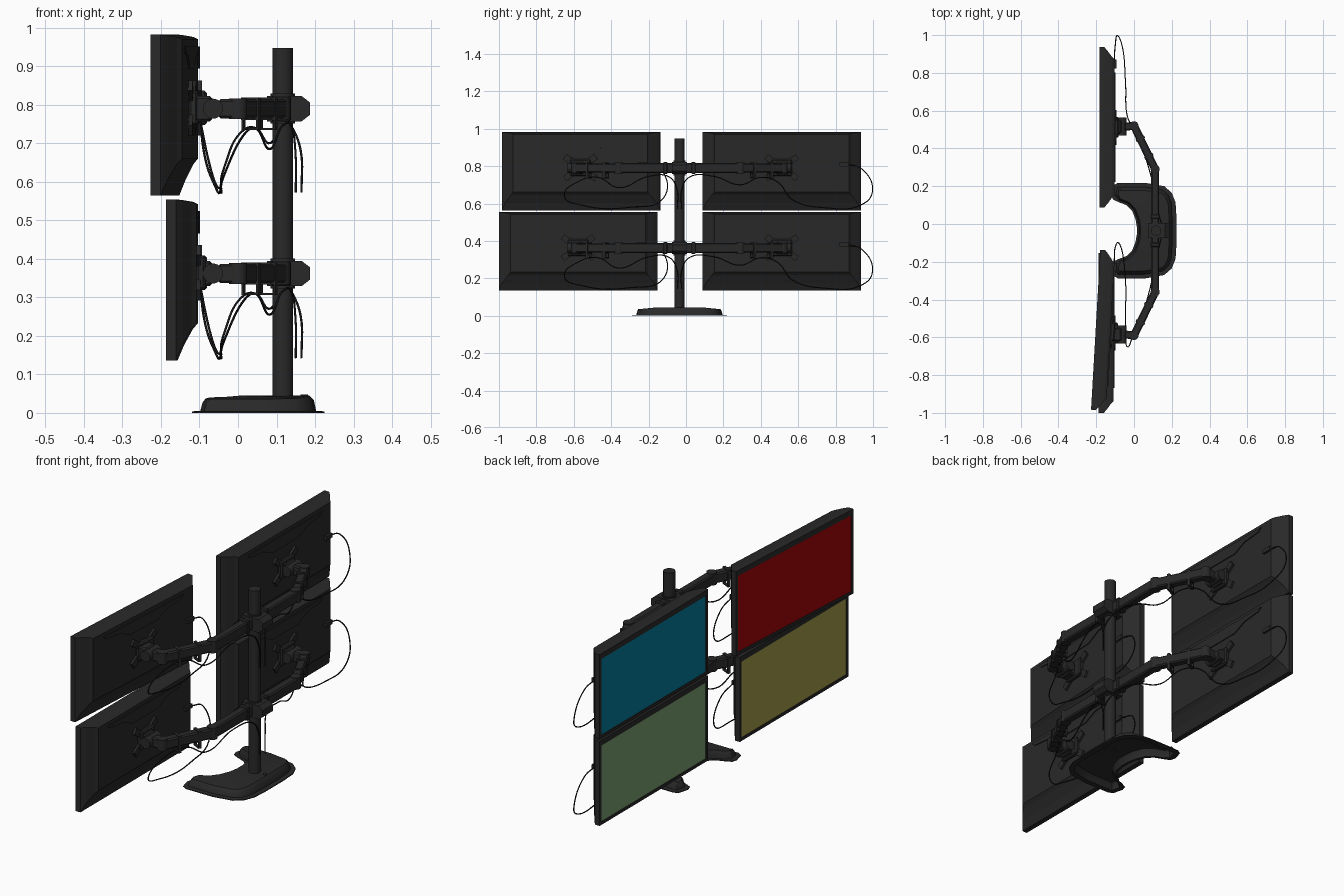
import bpy, bmesh, math
from mathutils import Matrix, Vector

if "Cube" in bpy.data.objects:
    bpy.data.objects.remove(bpy.data.objects["Cube"])


def mat(name, rgb):
    m = bpy.data.materials.new(name)
    m.diffuse_color = (*rgb, 1)
    m.use_nodes = True
    m.node_tree.nodes["Principled BSDF"].inputs["Base Color"].default_value = m.diffuse_color
    return m


DARK = mat("dark grey plastic", (0.022, 0.022, 0.022))
BLACK = mat("black cable", (0.010, 0.010, 0.010))
BLUE = mat("blue screen", (0.001, 0.20, 0.34))
RED = mat("red screen", (0.37, 0.001, 0.002))
GREEN = mat("green screen", (0.19, 0.35, 0.155))
YELLOW = mat("yellow screen", (0.37, 0.335, 0.067))
PY = -0.035          # centre line of the stand in y
PX = 0.116           # pole centre in x


def finish(name, bm, mats=(DARK,), smooth=True, matrix=None):
    bmesh.ops.recalc_face_normals(bm, faces=bm.faces)
    me = bpy.data.meshes.new(name)
    bm.to_mesh(me)
    bm.free()
    ob = bpy.data.objects.new(name, me)
    bpy.context.collection.objects.link(ob)
    for m in mats:
        me.materials.append(m)
    if matrix is not None:
        ob.matrix_world = matrix
    if smooth:
        bpy.ops.object.select_all(action='DESELECT')
        ob.select_set(True)
        bpy.context.view_layer.objects.active = ob
        bpy.ops.object.shade_smooth_by_angle(angle=math.radians(35))
    return ob


def box(name, centre, size, matrix=None, bevel=0.0, rot=None):
    bm = bmesh.new()
    bmesh.ops.create_cube(bm, size=1)
    bmesh.ops.scale(bm, vec=size, verts=bm.verts)
    if bevel:
        bmesh.ops.bevel(bm, geom=bm.edges[:], offset=bevel, segments=1, affect='EDGES')
    if rot:
        bmesh.ops.rotate(bm, cent=(0, 0, 0), matrix=rot, verts=bm.verts)
    bmesh.ops.translate(bm, vec=centre, verts=bm.verts)
    return finish(name, bm, smooth=False, matrix=matrix)


def cyl(name, centre, r, h, axis='Z', n=24):
    bm = bmesh.new()
    bmesh.ops.create_cone(bm, cap_ends=True, segments=n, radius1=r, radius2=r, depth=h)
    if axis != 'Z':
        bmesh.ops.rotate(bm, matrix=Matrix.Rotation(math.pi / 2, 3, 'Y' if axis == 'X' else 'X'), verts=bm.verts)
    bmesh.ops.translate(bm, vec=centre, verts=bm.verts)
    return finish(name, bm)


def loft(name, rings, mats=(DARK,), matrix=None, smooth=True, strip=False):
    """Skin matching closed loops; cap ends with one face, or with a strip of quads across."""
    bm = bmesh.new()
    vs = [[bm.verts.new(p) for p in r] for r in rings]
    n = len(rings[0])
    for a, b in zip(vs, vs[1:]):
        for i in range(n):
            bm.faces.new((a[i], a[(i + 1) % n], b[(i + 1) % n], b[i]))
    for c in (vs[0], vs[-1]):
        if not strip:
            bm.faces.new(c)
            continue
        h = n // 2
        for g in (c[:h], c[h:]):
            for i in range(h // 2 - 1):
                bm.faces.new((g[i], g[i + 1], g[h - 2 - i], g[h - 1 - i]))
        bm.faces.new((c[0], c[h - 1], c[h], c[-1]))
    return finish(name, bm, mats, smooth, matrix)


def beam(name, a, b, z, w, h):
    """Flat-lying bar between two plan points."""
    a, b = Vector(a), Vector(b)
    d = b - a
    rot = Matrix.Rotation(math.atan2(d.y, d.x), 3, 'Z')
    return box(name, (*((a + b) / 2), z), (d.length, w, h), bevel=0.006, rot=rot)


# Crescent base: half outline mirrored, then inset upwards, hollow underneath
half = [(0.225, 0.07), (0.22, 0.15), (0.20, 0.20), (0.16, 0.235), (0.06, 0.253), (-0.085, 0.253),
        (-0.107, 0.24), (-0.12, 0.19), (-0.112, 0.165), (-0.08, 0.15), (-0.04, 0.135),
        (-0.01, 0.105), (0.008, 0.06), (0.015, 0.02)]
outline = [Vector((x, y)) for x, y in half] + [Vector((x, -y)) for x, y in reversed(half)]


def inset(pts, d):
    out = []
    for i, p in enumerate(pts):
        t = (pts[(i + 1) % len(pts)] - pts[i - 1]).normalized()
        out.append(p + Vector((-t.y, t.x)) * d * (1 if p.x > 0.05 or abs(p.y) > 0.16 else 0.5))
    return out


def base_ring(d, z, droop=0.0):
    return [(p.x, p.y + PY, z - droop * max(0, abs(p.y) - 0.12))
            for p in inset(outline, d)]


loft("base", [base_ring(0.043, 0.040, 0.1), base_ring(0.032, 0.030, 0.1), base_ring(0.026, 0),
              base_ring(0, 0), base_ring(0, 0.004), base_ring(0.022, 0.005),
              base_ring(0.028, 0.033, 0.1), base_ring(0.04, 0.045, 0.1)], strip=True)
cyl("base_bolt", (0.172, PY, 0.045), 0.010, 0.006, n=12)

# Pole
cyl("pole", (PX, PY, 0.492), 0.027, 0.91, n=32)

# Arms, one level per row of monitors
for row, z in (("lower", 0.362), ("upper", 0.79)):
    # clamp with chamfered rear
    prof = [(0.075, -0.033), (0.165, -0.033), (0.187, -0.016), (0.187, 0.016), (0.165, 0.033), (0.075, 0.033)]
    loft(row + "_pole_clamp", [[(x, PY + s, z + h) for x, h in prof] for s in (-0.04, 0.04)], smooth=False)
    cyl(row + "_pole_collar", (PX, PY, z), 0.032, 0.078)
    for s, side in ((-1, "left"), (1, "right")):
        n = f"{row}_{side}_"
        P = lambda x, d: (x, PY + s * d)
        beam(n + "inner_arm", P(0.112, 0.03), P(0.112, 0.325), z, 0.042, 0.054)
        beam(n + "outer_arm", P(0.112, 0.325), P(0.0, 0.555), z, 0.042, 0.05)
        beam(n + "wrist", P(0.01, 0.555), P(-0.05, 0.55), z, 0.042, 0.05)
        box(n + "arm_collar", (0.112, PY + s * 0.075, z), (0.05, 0.022, 0.066), bevel=0.004)
        cyl(n + "elbow_joint", (*P(0.112, 0.325), z), 0.024, 0.058)
        cyl(n + "wrist_joint", (*P(0.0, 0.555), z), 0.024, 0.054)
        cyl(n + "tilt_hinge", (*P(-0.065, 0.55), z), 0.026, 0.095, axis='Y')
        box(n + "tilt_head", (*P(-0.09, 0.55), z), (0.045, 0.07, 0.066), bevel=0.006)
        # cable clips hanging under the outer arm
        ang = math.atan2(s * 0.23, -0.112)
        for k in (0.3, 0.7):
            x, d = 0.112 - 0.112 * k, 0.325 + 0.23 * k
            rot = Matrix.Rotation(ang, 3, 'Z')
            box(n + "cable_clip", (*P(x, d), z), (0.014, 0.05, 0.058), rot=rot)
            for e in (-1, 1):
                off = rot @ Vector((0, 0.021 * e, 0))
                box(n + "clip_side", (x + off.x, PY + s * d + off.y, z - 0.04), (0.014, 0.005, 0.03), rot=rot)
            box(n + "clip_bottom", (*P(x, d), z - 0.053), (0.014, 0.047, 0.005), rot=rot)


# Monitors: local x = depth from the screen, y = width, z = up from the lower edge
def rect(x, hw, lo, hi):
    return [(x, -hw, lo), (x, hw, lo), (x, hw, hi), (x, -hw, hi)]


def monitor(n, x, y, z, turn, colour):
    M = Matrix.Translation((x, y, z)) @ Matrix.Rotation(turn, 4, 'Z')
    ob = loft(n + "monitor", [rect(0, 0.424, 0, 0.418), rect(0.026, 0.424, 0, 0.418),
                              rect(0.043, 0.405, 0.04, 0.416), rect(0.066, 0.373, 0.082, 0.412),
                              rect(0.079, 0.36, 0.097, 0.406)], (DARK, colour), M, smooth=False)
    # recessed coloured screen with a deeper bezel along the top
    bm = bmesh.new()
    bm.from_mesh(ob.data)
    bm.faces.ensure_lookup_table()
    front = min(bm.faces, key=lambda f: f.calc_center_median().x)
    bmesh.ops.inset_region(bm, faces=[front], thickness=0.02, depth=0)
    for v in front.verts:
        if v.co.z > 0.2:
            v.co.z -= 0.012
    bmesh.ops.inset_region(bm, faces=[front], thickness=0.001, depth=-0.003)
    front.material_index = 1
    bm.to_mesh(ob.data)
    bm.free()
    # vent trim near the top of the back
    trim = [(0.29, 0.388), (0.27, 0.372), (0.17, 0.362), (0.10, 0.33)]
    trim = trim + [(-a, b) for a, b in reversed(trim)]
    loft(n + "rear_trim", [[(d, a, b) for a, b in trim] for d in (0.076, 0.084)], matrix=M, smooth=False)
    # mounting plate with four diagonal legs
    box(n + "mount_plate", (0.09, 0, 0.228), (0.024, 0.11, 0.09), M, bevel=0.006)
    for a in (35, 145, 215, 325):
        r = math.radians(a)
        box(n + "mount_leg", (0.083, 0.062 * math.cos(r), 0.228 + 0.062 * math.sin(r)),
            (0.014, 0.08, 0.032), M, rot=Matrix.Rotation(r, 3, 'X'))
    box(n + "cable_socket", (0.083, 0.335, 0.245), (0.014, 0.05, 0.02), M)


monitor("upper_left_", -0.203, -0.560, 0.564, -math.radians(3.3), RED)
monitor("lower_left_", -0.187, -0.577, 0.136, 0, YELLOW)
monitor("upper_right_", -0.183, 0.512, 0.564, 0, BLUE)
monitor("lower_right_", -0.183, 0.512, 0.136, 0, GREEN)

# Cables from each monitor, along the arm and down the pole
right = [(-0.105, 0.85, 0.81), (-0.10, 0.94, 0.785), (-0.085, 0.996, 0.66), (-0.06, 0.93, 0.59),
         (-0.045, 0.75, 0.577), (-0.035, 0.57, 0.62), (0.01, 0.49, 0.715), (0.045, 0.40, 0.74),
         (0.08, 0.29, 0.70), (0.115, 0.15, 0.745), (0.14, 0.02, 0.742), (0.163, -0.02, 0.68),
         (0.165, -0.025, 0.572)]
left = [(-0.105, -0.22, 0.81), (-0.10, -0.125, 0.77), (-0.07, -0.12, 0.63), (-0.045, -0.3, 0.58),
        (-0.045, -0.55, 0.59), (-0.035, -0.65, 0.64), (0.0, -0.57, 0.72), (0.045, -0.47, 0.74),
        (0.08, -0.36, 0.685), (0.115, -0.2, 0.745), (0.14, -0.09, 0.742), (0.149, -0.05, 0.68),
        (0.150, -0.045, 0.572)]
for row, dz in (("upper", 0), ("lower", -0.43)):
    for side, pts in (("left", left), ("right", right)):
        cu = bpy.data.curves.new(f"{row}_{side}_cable", 'CURVE')
        cu.dimensions = '3D'
        cu.bevel_depth = 0.003
        cu.bevel_resolution = 1
        cu.resolution_u = 8
        cu.use_fill_caps = True
        sp = cu.splines.new('BEZIER')
        sp.bezier_points.add(len(pts) - 1)
        for b, p in zip(sp.bezier_points, pts):
            b.co = (p[0], p[1], p[2] + dz)
            b.handle_left_type = b.handle_right_type = 'AUTO'
        cu.materials.append(BLACK)
        ob = bpy.data.objects.new(cu.name, cu)
        bpy.context.collection.objects.link(ob)
        bpy.ops.object.select_all(action='DESELECT')
        ob.select_set(True)
        bpy.context.view_layer.objects.active = ob
        bpy.ops.object.convert(target='MESH')
